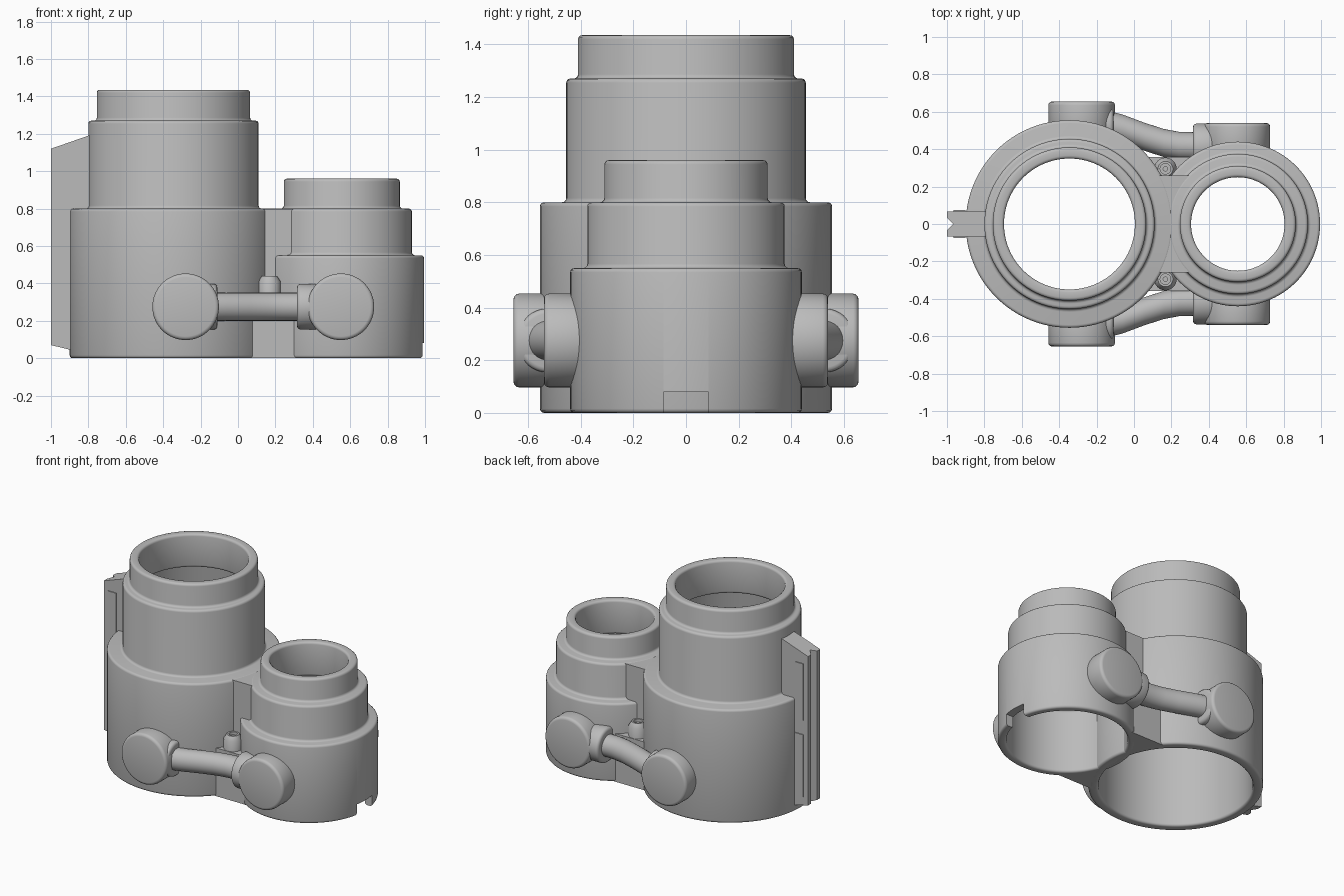
import bpy, bmesh, math
from mathutils import Matrix, Vector

if "Cube" in bpy.data.objects:
    bpy.data.objects.remove(bpy.data.objects["Cube"])

grey = bpy.data.materials.new("plain grey")
grey.use_nodes = True
grey.diffuse_color = (0.5, 0.5, 0.5, 1)
grey.node_tree.nodes["Principled BSDF"].inputs["Base Color"].default_value = (0.5, 0.5, 0.5, 1)

BIG, SMALL = -0.345, 0.555      # barrel centres on x
HINGE_Z = 0.275


def activate(ob):
    bpy.ops.object.select_all(action="DESELECT")
    ob.select_set(True)
    bpy.context.view_layer.objects.active = ob


def finish(name, bm):
    bmesh.ops.recalc_face_normals(bm, faces=bm.faces)
    me = bpy.data.meshes.new(name)
    bm.to_mesh(me)
    bm.free()
    me.materials.append(grey)
    ob = bpy.data.objects.new(name, me)
    bpy.context.collection.objects.link(ob)
    return ob


def lathe(name, profile, x, y=0, steps=96):
    """Spin a closed (radius, z) outline into a ring-shaped solid."""
    bm = bmesh.new()
    rings = []
    for i in range(steps):
        a = math.tau * i / steps
        rings.append([bm.verts.new((x + r * math.cos(a), y + r * math.sin(a), z)) for r, z in profile])
    n = len(profile)
    for i in range(steps):
        p, q = rings[i], rings[(i + 1) % steps]
        for j in range(n):
            k = (j + 1) % n
            bm.faces.new((p[j], q[j], q[k], p[k]))
    return finish(name, bm)


def rod(name, start, end, radius, steps=64):
    """Solid cylinder between two points."""
    a, b = Vector(start), Vector(end)
    turn = (b - a).to_track_quat("Z", "Y").to_matrix().to_4x4()
    bm = bmesh.new()
    bmesh.ops.create_cone(bm, cap_ends=True, segments=steps, radius1=radius, radius2=radius,
                          depth=(b - a).length, matrix=Matrix.Translation((a + b) / 2) @ turn)
    return finish(name, bm)


def box(name, low, high, spin=0):
    a, b = Vector(low), Vector(high)
    bm = bmesh.new()
    m = Matrix.Translation((a + b) / 2) @ Matrix.Rotation(spin, 4, "Z") @ Matrix.Diagonal((*(b - a), 1))
    bmesh.ops.create_cube(bm, size=1, matrix=m)
    return finish(name, bm)


def bevel(ob, width):
    activate(ob)
    m = ob.modifiers.new("round", "BEVEL")
    m.width, m.segments = width, 3
    m.limit_method, m.angle_limit = "ANGLE", math.radians(40)
    bpy.ops.object.modifier_apply(modifier=m.name)


def cut(ob, cutter):
    activate(ob)
    m = ob.modifiers.new("cut", "BOOLEAN")
    m.operation, m.solver, m.object = "DIFFERENCE", "EXACT", cutter
    bpy.ops.object.modifier_apply(modifier=m.name)


def smooth(ob):
    activate(ob)
    bpy.ops.object.shade_smooth_by_angle(angle=math.radians(35))


parts, cutters = [], []

# Stepped hollow barrels
big = lathe("large_barrel", [(0.555, 0), (0.555, 0.8), (0.455, 0.8), (0.455, 1.27), (0.41, 1.27),
                             (0.41, 1.435), (0.35, 1.435), (0.35, 1.2), (0.40, 1.2), (0.40, 0.73),
                             (0.49, 0.73), (0.49, 0)], BIG)
small = lathe("small_barrel", [(0.44, 0), (0.44, 0.55), (0.375, 0.55), (0.375, 0.8), (0.31, 0.8),
                               (0.31, 0.96), (0.25, 0.96), (0.25, 0.72), (0.32, 0.72), (0.32, 0.45),
                               (0.385, 0.45), (0.385, 0)], SMALL)
for barrel in (big, small):
    bevel(barrel, 0.016)
parts += [big, small]

# Notch at the foot of the small barrel
notch = box("notch_cutter", (0.88, -0.085, -0.1), (1.1, 0.085, 0.08))
cut(small, notch)
cutters.append(notch)

# Bore cutters keep the joining parts out of the barrels
bores = [rod("bore_large", (BIG, 0, -0.1), (BIG, 0, 1), 0.51, 96),
         rod("bore_small_low", (SMALL, 0, -0.1), (SMALL, 0, 0.5), 0.405, 96),
         rod("bore_small_high", (SMALL, 0, 0.49), (SMALL, 0, 1), 0.345, 96)]
cutters += bores

# Web joining the barrels, narrow above and wide at the foot
webs = [box("upper_web", (0.08, -0.26, 0.01), (0.32, 0.26, 0.798)),
        box("lower_web", (0.03, -0.358, 0), (0.37, 0.358, 0.34))]
for web in webs:
    for bore in bores:
        cut(web, bore)
parts += webs

# Hinge knobs, collars, arms and screw bosses on both sides
for side, label in ((-1, "front"), (1, "back")):
    knobs = [rod(label + "_large_knob", (-0.28, side * 0.492, HINGE_Z), (-0.28, side * 0.655, HINGE_Z), 0.178),
             rod(label + "_small_knob", (0.55, side * 0.39, HINGE_Z), (0.55, side * 0.54, HINGE_Z), 0.178)]
    collars = [rod(label + "_large_collar", (-0.22, side * 0.522, HINGE_Z), (-0.11, side * 0.522, HINGE_Z), 0.122),
               rod(label + "_small_collar", (0.315, side * 0.415, HINGE_Z), (0.43, side * 0.415, HINGE_Z), 0.122)]
    for ob in knobs + collars:
        bevel(ob, 0.02)
    cut(collars[0], bores[0])
    cut(collars[1], bores[1])

    # Gently bent arm between the collars
    bm = bmesh.new()
    rings = []
    for x, y in ((-0.13, 0.528), (-0.06, 0.51), (0.06, 0.465), (0.16, 0.433), (0.24, 0.418), (0.335, 0.415)):
        rings.append([bm.verts.new((x, side * y + 0.075 * math.cos(math.tau * i / 32),
                                    HINGE_Z + 0.075 * math.sin(math.tau * i / 32))) for i in range(32)])
    for p, q in zip(rings, rings[1:]):
        for i in range(32):
            j = (i + 1) % 32
            bm.faces.new((p[i], q[i], q[j], p[j]))
    bm.faces.new(rings[0])
    bm.faces.new(rings[-1])
    arm = finish(label + "_arm", bm)

    boss = lathe(label + "_screw_boss", [(0.06, 0.3), (0.06, 0.41), (0.04, 0.44), (0.028, 0.44),
                                         (0.028, 0.42), (0.012, 0.42), (0.012, 0.3)], 0.168, side * 0.295, 32)
    parts += knobs + collars + [arm, boss]

# Mounting fin with a grooved outer edge
bm = bmesh.new()
outline = ((-1, 0.07), (-1, 1.12), (-0.785, 1.195), (-0.785, 0.77), (-0.875, 0.77), (-0.875, 0.04))
face = bm.faces.new([bm.verts.new((x, -0.068, z)) for x, z in outline])
new = bmesh.ops.extrude_face_region(bm, geom=[face])["geom"]
bmesh.ops.translate(bm, vec=(0, 0.136, 0), verts=[v for v in new if isinstance(v, bmesh.types.BMVert)])
fin = finish("mounting_fin", bm)
groove = box("groove_cutter", (-1.024, -0.024, -0.1), (-0.976, 0.024, 1.4), math.pi / 4)
cut(fin, groove)
cutters.append(groove)
parts.append(fin)

# Shallow pads on the fin sides
for side, label in ((-1, "front"), (1, "back")):
    for level, low, high in (("lower", 0.12, 0.56), ("upper", 0.66, 1.06)):
        pad = box(f"{label}_{level}_fin_pad", (-0.965, side * 0.07 - 0.004, low),
                  (-0.9, side * 0.07 + 0.004, high))
        parts.append(pad)

for ob in cutters:
    bpy.data.objects.remove(ob)
for ob in parts:
    smooth(ob)
